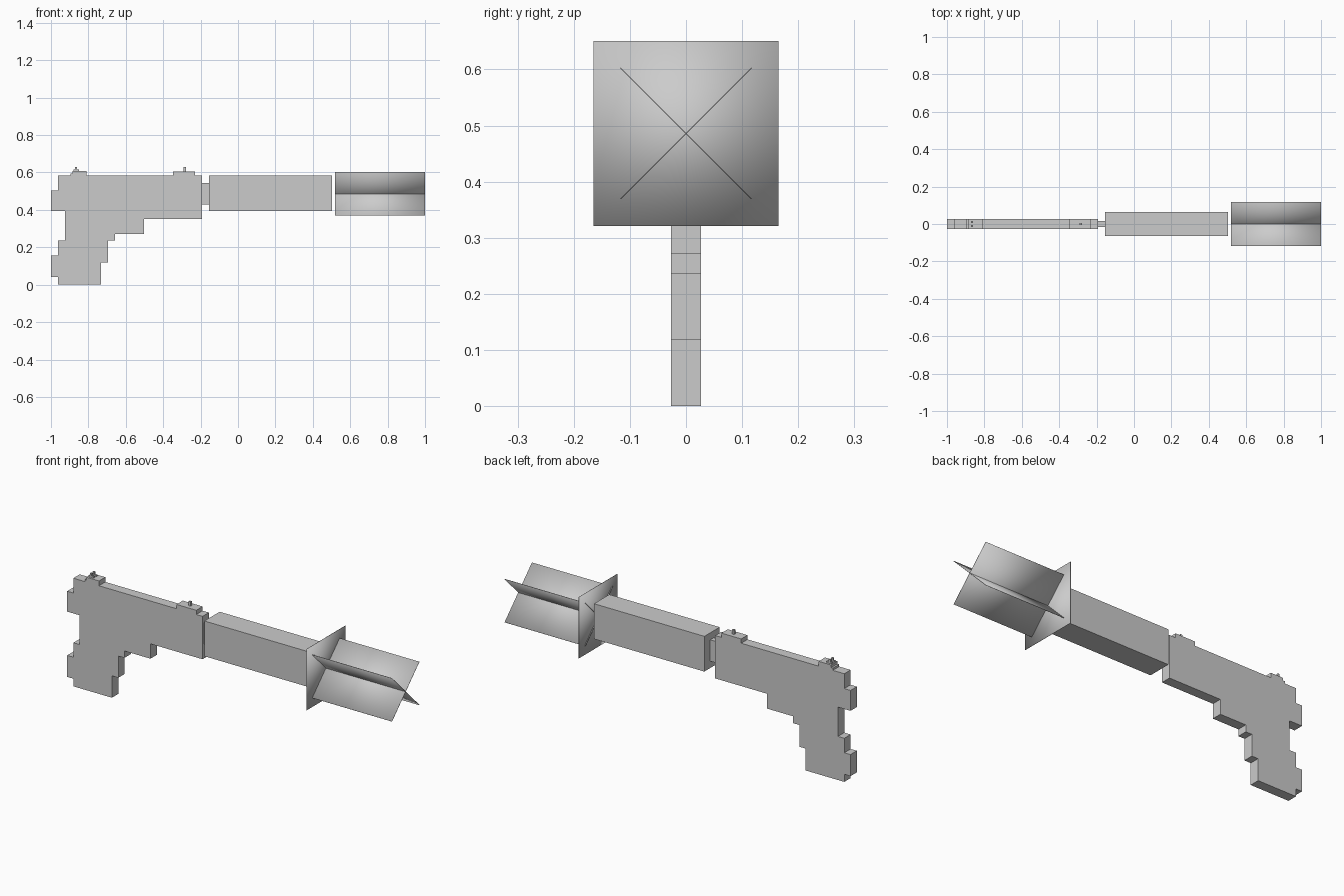
import bpy
import bmesh
import math
from mathutils import Matrix, Vector

default = bpy.data.objects.get("Cube")
if default:
    bpy.data.objects.remove(default, do_unlink=True)

# One flat grey for everything
grey = bpy.data.materials.new("plain grey")
grey.use_nodes = True
COLOUR = (0.6, 0.6, 0.6, 1)
grey.diffuse_color = COLOUR
grey.node_tree.nodes["Principled BSDF"].inputs["Base Color"].default_value = COLOUR


def finish(name, bm):
    bmesh.ops.recalc_face_normals(bm, faces=bm.faces)
    mesh = bpy.data.meshes.new(name)
    bm.to_mesh(mesh)
    bm.free()
    mesh.materials.append(grey)
    obj = bpy.data.objects.new(name, mesh)
    bpy.context.collection.objects.link(obj)
    return obj


def box(name, x, y, z, turn=0, smooth=False):
    """Box between the given limits, turned about its long x axis."""
    size = [b - a for a, b in (x, y, z)]
    centre = Vector([(a + b) / 2 for a, b in (x, y, z)])
    bm = bmesh.new()
    bmesh.ops.create_cube(bm, size=1, matrix=Matrix.Diagonal((*size, 1)))
    obj = finish(name, bm)
    obj.location = centre
    obj.rotation_euler.x = turn
    for face in obj.data.polygons:
        face.use_smooth = smooth
    return obj


def extrude_profile(name, points, half):
    """Side outline in x and z, extruded evenly across y."""
    bm = bmesh.new()
    face = bm.faces.new([bm.verts.new((x, -half, z)) for x, z in points])
    new = bmesh.ops.extrude_face_region(bm, geom=[face])["geom"]
    bmesh.ops.translate(bm, vec=(0, 2 * half, 0),
                        verts=[v for v in new if isinstance(v, bmesh.types.BMVert)])
    return finish(name, bm)


# Stepped pistol body
HALF = 0.027
TOP = 0.583
extrude_profile("pistol_body", [
    (-0.963, TOP), (-0.963, 0.503), (-1, 0.503), (-1, 0.393),
    (-0.925, 0.393), (-0.925, 0.235), (-0.963, 0.235), (-0.963, 0.157),
    (-1, 0.157), (-1, 0.041), (-0.963, 0.041), (-0.963, 0),
    (-0.733, 0), (-0.733, 0.118), (-0.695, 0.118), (-0.695, 0.235),
    (-0.658, 0.235), (-0.658, 0.272), (-0.503, 0.272), (-0.503, 0.352),
    (-0.193, 0.352), (-0.193, TOP)], HALF)

# Rear sight: base with a pair of stepped posts
extrude_profile("rear_sight_base", [
    (-0.895, TOP), (-0.81, TOP), (-0.81, 0.609), (-0.885, 0.609),
    (-0.885, 0.595), (-0.895, 0.595)], HALF)
for side, label in ((-1, "right"), (1, "left")):
    y = sorted((side * 0.006, side * 0.016))
    box(f"rear_sight_step_{label}", (-0.88, -0.85), y, (0.607, 0.617))
    box(f"rear_sight_post_{label}", (-0.872, -0.862), y, (0.607, 0.63))

# Front sight
box("front_sight_base", (-0.348, -0.23), (-HALF, HALF), (TOP, 0.606))
box("front_sight_post", (-0.291, -0.279), (-0.005, 0.005), (0.606, 0.63))

# Barrel neck and silencer
box("barrel_neck", (-0.193, -0.155), (-0.015, 0.015), (0.43, 0.545))
box("silencer", (-0.155, 0.503), (-0.065, 0.065), (0.393, TOP))

# Muzzle flash: thin softly shaded sheets, two crossed and one across the end
AXIS = 0.486
REACH = 0.165
THIN = 0.001
height = (AXIS - REACH, AXIS + REACH)
for side, label in ((-1, "right"), (1, "left")):
    box(f"flash_sheet_{label}", (0.518, 1), (-THIN, THIN), height,
        turn=side * math.radians(45), smooth=True)
box("flash_plate", (0.523, 0.525), (-REACH, REACH), height, smooth=True)
